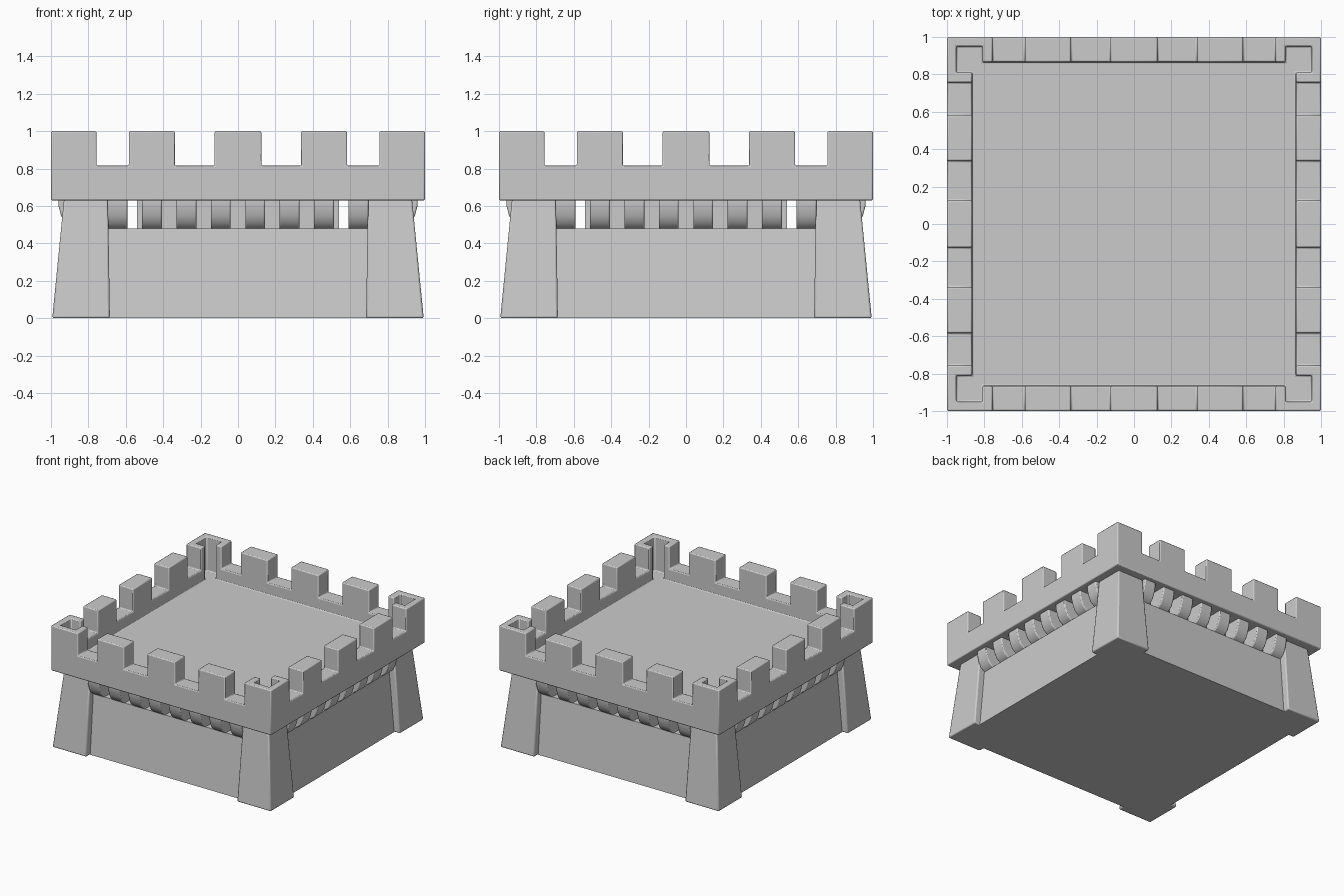
import bpy
import math
from mathutils import Matrix

if "Cube" in bpy.data.objects:
    bpy.data.objects.remove(bpy.data.objects["Cube"])


def mesh_object(name, verts, faces):
    me = bpy.data.meshes.new(name)
    me.from_pydata(verts, [], faces)
    ob = bpy.data.objects.new(name, me)
    bpy.context.collection.objects.link(ob)
    return ob


def loft(name, low, high):
    """Solid between two matching counter-clockwise loops of 3D points."""
    n = len(low)
    sides = [(i, (i + 1) % n, n + (i + 1) % n, n + i) for i in range(n)]
    faces = [tuple(reversed(range(n))), tuple(range(n, 2 * n))] + sides
    return mesh_object(name, list(low) + list(high), faces)


def rect(x0, x1, y0, y1, z):
    return [(x0, y0, z), (x1, y0, z), (x1, y1, z), (x0, y1, z)]


def box(name, x0, x1, y0, y1, z0, z1):
    return loft(name, rect(x0, x1, y0, y1, z0), rect(x0, x1, y0, y1, z1))


def turn(ob, quarter):
    ob.data.transform(Matrix.Rotation(quarter * math.pi / 2, 4, 'Z'))


def cut(ob, cutter):
    mod = ob.modifiers.new("cut", 'BOOLEAN')
    mod.object, mod.operation, mod.solver = cutter, 'DIFFERENCE', 'EXACT'
    bpy.context.view_layer.objects.active = ob
    bpy.ops.object.modifier_apply(modifier=mod.name)
    bpy.data.objects.remove(cutter)


def soften(ob, width, segments=2):
    mod = ob.modifiers.new("soft_edges", 'BEVEL')
    mod.width, mod.segments, mod.limit_method = width, segments, 'ANGLE'
    mod.angle_limit = math.radians(40)
    bpy.ops.object.select_all(action='DESELECT')
    ob.select_set(True)
    bpy.context.view_layer.objects.active = ob
    bpy.ops.object.shade_smooth_by_angle(angle=math.radians(35))


LEDGE, UNDER, FLOOR, SILL = 0.48, 0.63, 0.72, 0.815

# Lower battered walls and the recessed core behind the brackets
loft("lower_wall", rect(-.94, .94, -.94, .94, 0), rect(-.89, .89, -.89, .89, LEDGE))
box("recessed_core", -.54, .54, -.54, .54, LEDGE - .01, UNDER + .01)

# Parapet block
parapet = box("parapet", -1, 1, -1, 1, UNDER, 1.0)

# Sunken deck with a small pocket inside each corner
a, p, q = .865, .81, .95
corner = [(a, p), (q, p), (q, q), (p, q), (p, a)]
outline = []
for k in range(4):
    c, s = round(math.cos(k * math.pi / 2)), round(math.sin(k * math.pi / 2))
    outline += [(c * x - s * y, s * x + c * y) for x, y in corner]
cut(parapet, loft("deck_cutter", [(x, y, FLOOR) for x, y in outline],
                  [(x, y, 1.2) for x, y in outline]))

# Crenel gaps in both directions
for quarter in range(2):
    for x0, x1 in ((-.757, -.583), (-.338, -.125), (.125, .338), (.583, .757)):
        slot = box("crenel_cutter", x0, x1, -1.2, 1.2, SILL, 1.2)
        turn(slot, quarter)
        cut(parapet, slot)
soften(parapet, .008)

# Bracket side profile: distance out from the centre, height
profile = [(.80, LEDGE - .02), (.885, LEDGE - .005), (.925, .505), (.945, .545),
           (.96, .60), (.96, UNDER + .01), (.80, UNDER + .01)]

for quarter in range(4):
    # Tapered corner pier
    pier = loft("corner_pier", rect(.685, .993, -.993, -.685, 0),
                rect(.695, .93, -.93, -.695, UNDER + .01))
    turn(pier, quarter)
    soften(pier, .01)
    # Row of brackets under the parapet
    for i in range(8):
        x = (i - 3.5) * .184
        bracket = loft("bracket", [(x - .053, -d, z) for d, z in profile],
                       [(x + .053, -d, z) for d, z in profile])
        bracket.data.flip_normals()
        turn(bracket, quarter)
        soften(bracket, .008)
